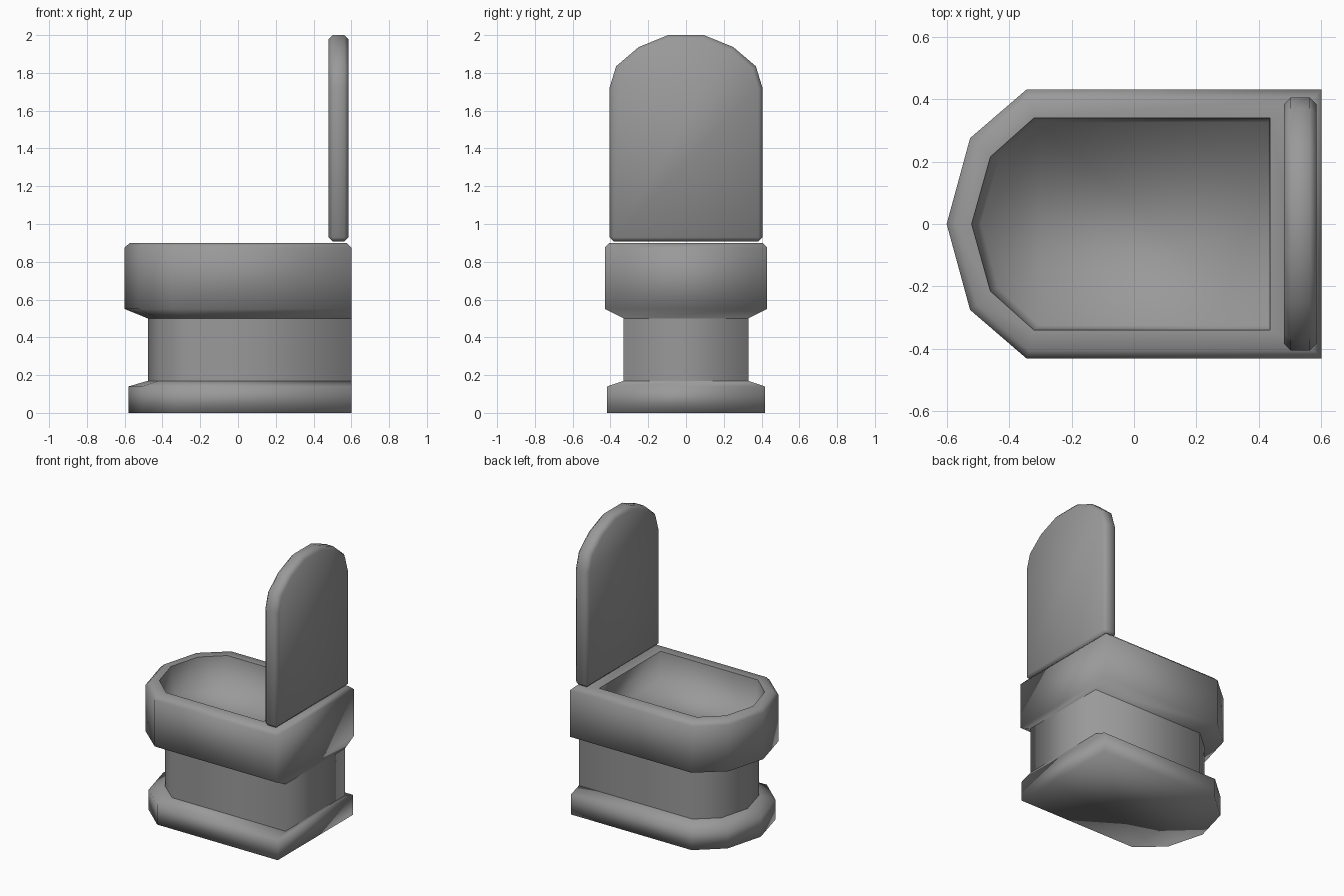
import bpy, bmesh, math

if "Cube" in bpy.data.objects:
    bpy.data.objects.remove(bpy.data.objects["Cube"])

# Dark grey for every part
grey = bpy.data.materials.new("dark_grey")
grey.diffuse_color = (0.32, 0.32, 0.32, 1)
grey.use_nodes = True
grey.node_tree.nodes["Principled BSDF"].inputs["Base Color"].default_value = grey.diffuse_color


def finish(bm, name):
    mesh = bpy.data.meshes.new(name)
    bm.to_mesh(mesh)
    bm.free()
    mesh.materials.append(grey)
    for p in mesh.polygons:
        p.use_smooth = True
    obj = bpy.data.objects.new(name, mesh)
    bpy.context.collection.objects.link(obj)
    return obj


def ring(z, tip, p1, p2, back):
    # Counter-clockwise outline: flat back, faceted pointed front, mirrored in y
    half = [(back, p2[1]), p2, p1]
    pts = half + [(tip, 0)] + [(x, -y) for x, y in reversed(half)]
    return [(x, y, z) for x, y in pts]


def loft(name, rings, cap_bottom=False, cap_end=False):
    bm = bmesh.new()
    rows = [[bm.verts.new(p) for p in r] for r in rings]
    for a, b in zip(rows, rows[1:]):
        n = len(a)
        for i in range(n):
            j = (i + 1) % n
            bm.faces.new((a[i], a[j], b[j], b[i]))
    if cap_bottom:
        bm.faces.new(list(reversed(rows[0])))
    if cap_end:
        bm.faces.new(rows[-1])
    return finish(bm, name)


# Outlines: front tip, two side corners, flat back
outer = (-0.60, (-0.525, 0.275), (-0.345, 0.43), 0.60)
rim_edge = (-0.573, (-0.503, 0.26), (-0.337, 0.405), 0.575)
opening = (-0.52, (-0.46, 0.215), (-0.32, 0.34), 0.435)
floor = (-0.49, (-0.435, 0.205), (-0.305, 0.325), 0.43)
stem = (-0.477, (-0.42, 0.21), (-0.28, 0.33), 0.60)
foot = (-0.58, (-0.508, 0.265), (-0.335, 0.417), 0.60)

# Foot, pedestal, bowl shell with rim, and basin
loft("foot", [ring(0, *foot), ring(0.14, *foot), ring(0.17, *stem)], cap_bottom=True)
loft("pedestal", [ring(0.17, *stem), ring(0.5, *stem)])
loft("bowl", [ring(0.5, *stem), ring(0.55, *outer), ring(0.875, *outer),
              ring(0.9, *rim_edge), ring(0.9, *opening)])
loft("basin", [ring(0.9, *opening), ring(0.7, *floor)], cap_end=True)

# Raised lid: arched slab with softened edges
arch = [(0.405, 0.907), (0.405, 1.72), (0.37, 1.835), (0.25, 1.937), (0.095, 2.0)]
profile = arch + [(-y, z) for y, z in reversed(arch)]
bm = bmesh.new()
face = bm.faces.new([bm.verts.new((0.48, y, z)) for y, z in profile])
ext = bmesh.ops.extrude_face_region(bm, geom=[face])
bmesh.ops.translate(bm, vec=(0.105, 0, 0),
                    verts=[g for g in ext["geom"] if isinstance(g, bmesh.types.BMVert)])
bmesh.ops.recalc_face_normals(bm, faces=bm.faces)
lid = finish(bm, "lid")
bevel = lid.modifiers.new("bevel", "BEVEL")
bevel.width = 0.022
bevel.segments = 1
bevel.limit_method = "ANGLE"
bevel.angle_limit = math.radians(60)
